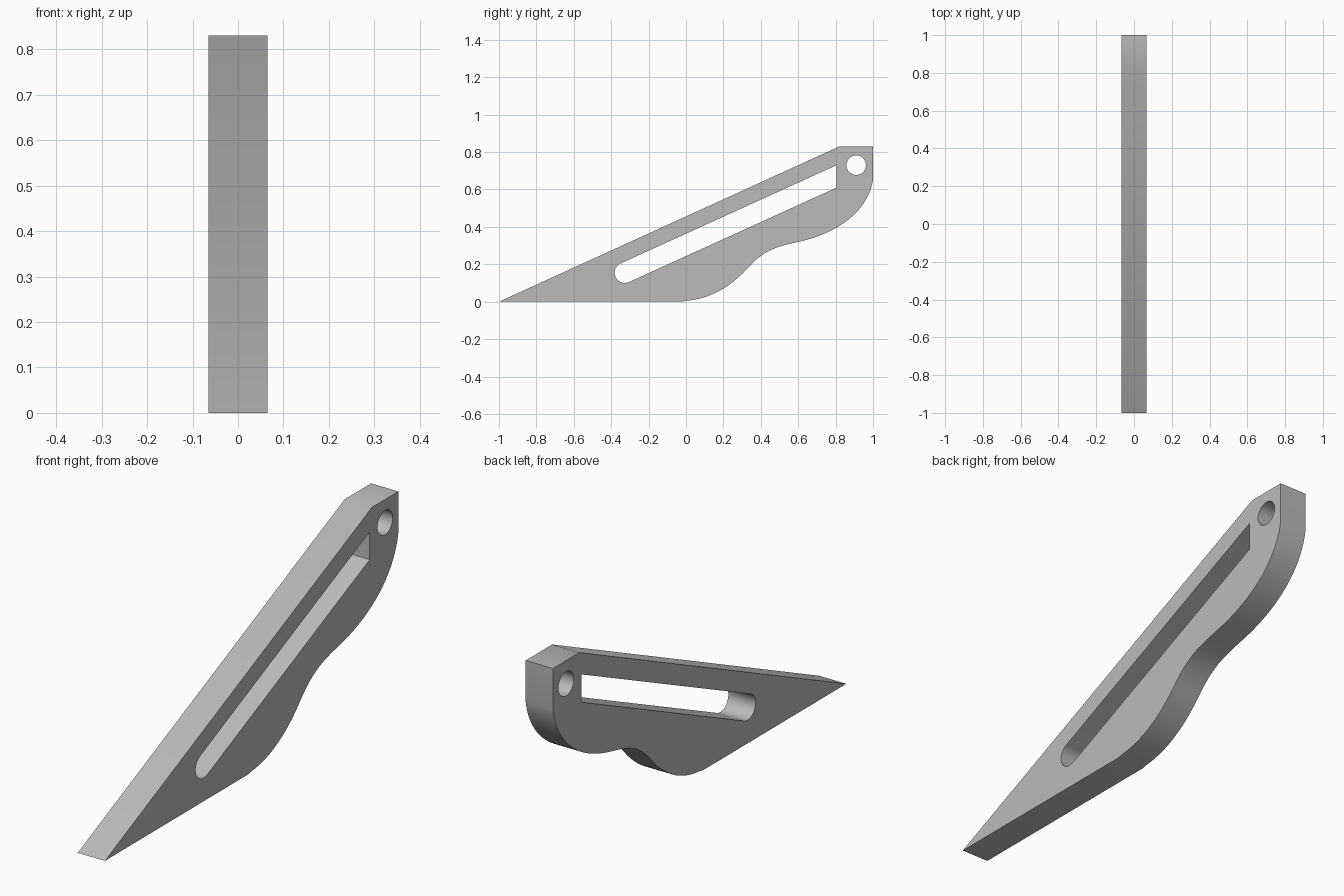
import bpy
import math
from mathutils import Vector
from mathutils.geometry import interpolate_bezier

cube = bpy.data.objects.get("Cube")
if cube:
    bpy.data.objects.remove(cube, do_unlink=True)

WIDTH = 0.13
SLOPE = math.atan2(0.83, 1.82)

grey = bpy.data.materials.new("plain grey")
grey.use_nodes = True
colour = (0.5, 0.5, 0.5, 1)
grey.diffuse_color = colour
grey.node_tree.nodes["Principled BSDF"].inputs["Base Color"].default_value = colour


def arc(centre, radius, start, end, steps):
    return [(centre[0] + radius * math.cos(start + (end - start) * i / steps),
             centre[1] + radius * math.sin(start + (end - start) * i / steps))
            for i in range(steps + 1)]


# Side outline: straight wedge with a wavy underside
outline = [(-1, 0)]
waves = [((0, 0.005), (0.13, 0.015), (0.24, 0.08), (0.33, 0.18)),
         ((0.33, 0.18), (0.42, 0.28), (0.49, 0.295), (0.6, 0.32)),
         ((0.6, 0.32), (0.81, 0.365), (0.97, 0.48), (1, 0.65))]
outline.append((-0.02, 0))
for wave in waves:
    points = interpolate_bezier(*[Vector((a, b, 0)) for a, b in wave], 20)
    outline += [(p.x, p.y) for p in points[:-1]]
outline += [(1, 0.65), (1, 0.83), (0.82, 0.83)]

# Slot with one round end and one upright end
slot = arc((-0.327, 0.155), 0.0546, SLOPE + math.pi / 2, SLOPE + math.pi * 1.5, 20)
slot += [(0.805, 0.61), (0.805, 0.73)]

# Round pivot hole
hole = arc((0.91, 0.73), 0.052, 0, math.tau, 40)[:-1]

# Filled profile, extruded across the width
curve = bpy.data.curves.new("slotted_bracket", "CURVE")
curve.dimensions = "2D"
curve.fill_mode = "BOTH"
curve.extrude = WIDTH / 2
for loop in (outline, slot, hole):
    spline = curve.splines.new("POLY")
    spline.points.add(len(loop) - 1)
    for point, (a, b) in zip(spline.points, loop):
        point.co = (a, b, 0, 1)
    spline.use_cyclic_u = True
curve.materials.append(grey)

bracket = bpy.data.objects.new("slotted_bracket", curve)
bpy.context.collection.objects.link(bracket)
bracket.rotation_euler = (math.pi / 2, 0, math.pi / 2)

# Solid mesh with smooth curved walls and sharp edges
bpy.ops.object.select_all(action="DESELECT")
bracket.select_set(True)
bpy.context.view_layer.objects.active = bracket
bpy.ops.object.convert(target="MESH")
bpy.ops.object.transform_apply(location=False, rotation=True, scale=False)
bpy.ops.object.mode_set(mode="EDIT")
bpy.ops.mesh.select_all(action="SELECT")
bpy.ops.mesh.remove_doubles(threshold=0.0001)
bpy.ops.mesh.normals_make_consistent(inside=False)
bpy.ops.object.mode_set(mode="OBJECT")
bpy.ops.object.shade_smooth_by_angle(angle=math.radians(30))
